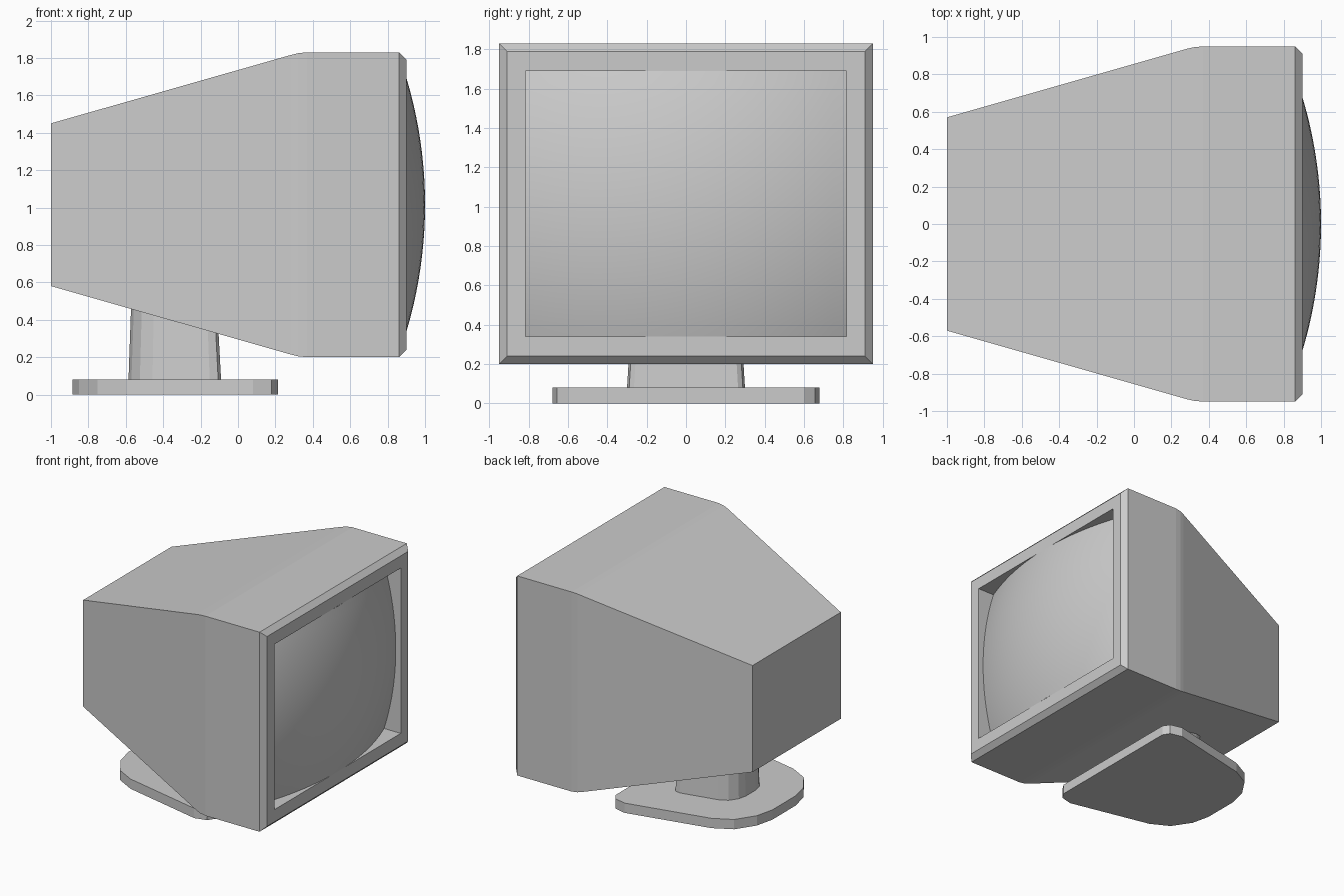
import bpy, bmesh

if "Cube" in bpy.data.objects:
    bpy.data.objects.remove(bpy.data.objects["Cube"])

ZC = 1.015      # height of the screen centre
R = 2.36        # screen sphere radius


def finish(name, bm):
    bmesh.ops.recalc_face_normals(bm, faces=bm.faces)
    mesh = bpy.data.meshes.new(name)
    bm.to_mesh(mesh)
    bm.free()
    ob = bpy.data.objects.new(name, mesh)
    bpy.context.collection.objects.link(ob)
    return ob


def loft(name, rings, cap_end=True):
    """Skin a list of equal-length rings; cap the first and optionally the last."""
    bm = bmesh.new()
    vs = [[bm.verts.new(p) for p in ring] for ring in rings]
    n = len(vs[0])
    for a, b in zip(vs, vs[1:]):
        for i in range(n):
            j = (i + 1) % n
            bm.faces.new((a[i], a[j], b[j], b[i]))
    bm.faces.new(vs[0])
    if cap_end:
        bm.faces.new(vs[-1])
    return finish(name, bm)


# Housing: rectangular sections from the back panel to the bezel and screen recess
sections = [(-1.0, .57, .435), (.28, .936, .80), (.32, .945, .81), (.37, .95, .815),
            (.86, .95, .815), (.90, .91, .775), (.90, .815, .675), (.74, .815, .675)]
loft("housing", [[(x, -w, ZC - h), (x, w, ZC - h), (x, w, ZC + h), (x, -w, ZC + h)]
                 for x, w, h in sections], cap_end=False)

# Bulging screen: spherical patch filling the recess
bm = bmesh.new()
bmesh.ops.create_grid(bm, x_segments=24, y_segments=20, size=1)
for v in bm.verts:
    y, z = v.co.x * .815, v.co.y * .675
    v.co = (1 - R + (R * R - y * y - z * z) ** .5, y, ZC + z)
screen = finish("screen", bm)
if screen.data.polygons[0].normal.x < 0:
    screen.data.flip_normals()
bpy.context.view_layer.objects.active = screen
screen.select_set(True)
bpy.ops.object.shade_smooth_by_angle()

# Rounded, back-tapering outline shared by the foot and the neck
half = [(.215, .60), (.18, .655), (.08, .68), (-.60, .53), (-.75, .45), (-.85, .30), (-.885, .15)]
outline = half + [(x, -y) for x, y in reversed(half)]

# Foot plate
loft("foot", [[(x, y, z) for x, y in outline] for z in (0, .08)])


# Neck: scaled outline, slightly tapered, ending on the sloping underside
def neck_point(x, y, s):
    return -.338 + (x + .335) * s, y * s * .98


low = [neck_point(x, y, .45) for x, y in outline]
high = [neck_point(x, y, .425) for x, y in outline]
loft("neck", [[(x, y, .08) for x, y in low],
              [(x, y, .59 - .285 * (x + 1)) for x, y in high]])
